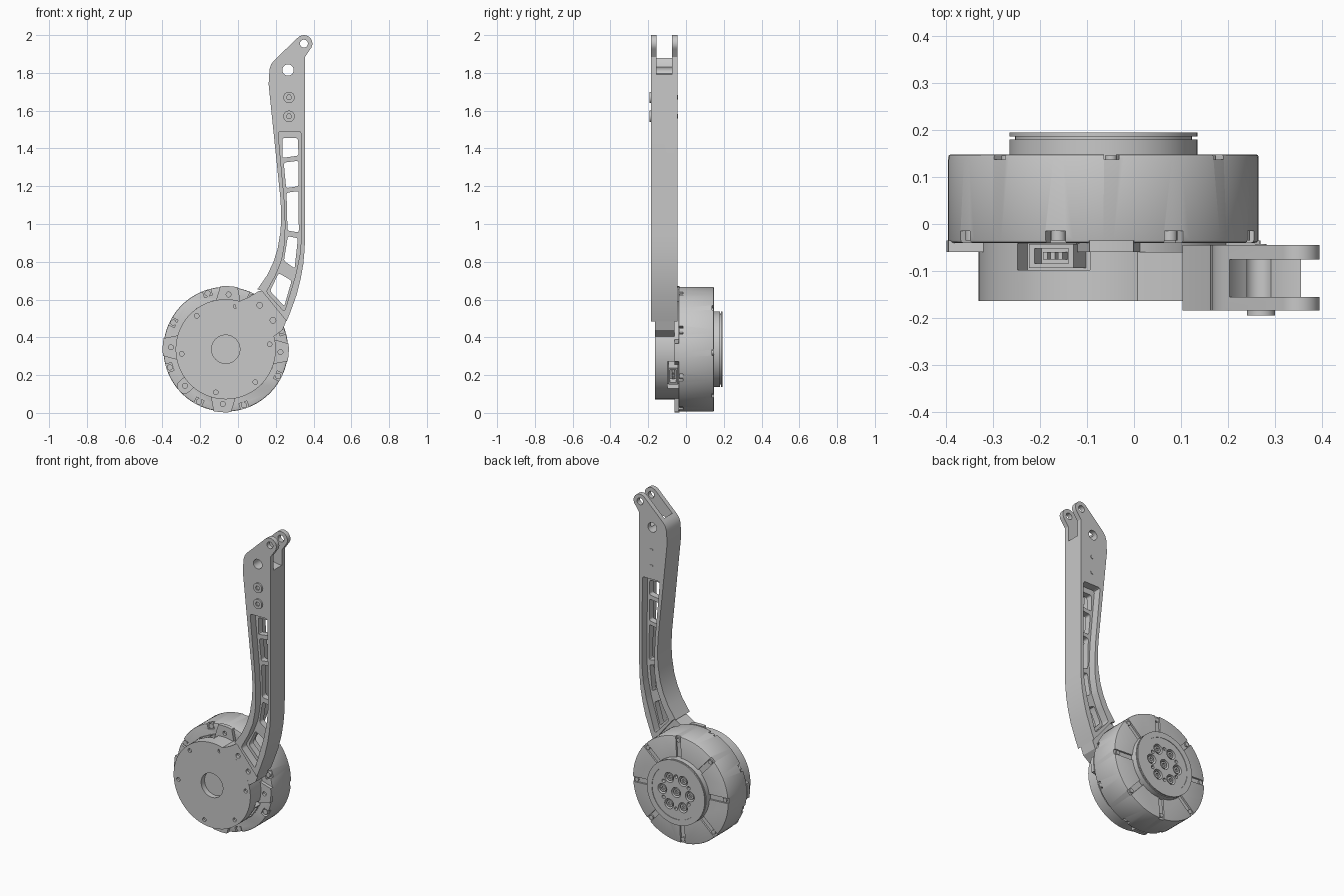
import bpy, bmesh, math
from math import sin, cos, radians, tau
from mathutils import Vector

cube = bpy.data.objects.get("Cube")
if cube:
    bpy.data.objects.remove(cube, do_unlink=True)

grey = bpy.data.materials.new("machined grey")
grey.use_nodes = True
colour = (0.58, 0.58, 0.58, 1)
grey.diffuse_color = colour
grey.node_tree.nodes["Principled BSDF"].inputs["Base Color"].default_value = colour

CX, CZ = -0.065, 0.337         # motor axis
ARM_FRONT, ARM_BACK = -0.184, -0.045


def polar(r, deg, x=CX, z=CZ):
    return x + r * cos(radians(deg)), z + r * sin(radians(deg))


def circle(r, x=CX, z=CZ, n=32):
    return [(x + r * cos(tau * i / n), z + r * sin(tau * i / n)) for i in range(n)]


def radial_box(r0, r1, half, deg):
    """Rectangle lying along a radius of the motor."""
    c, s = cos(radians(deg)), sin(radians(deg))
    return [(CX + r * c - w * s, CZ + r * s + w * c)
            for r, w in ((r0, -half), (r1, -half), (r1, half), (r0, half))]


def rounded(pts, radius, steps=4):
    """Outline with each corner replaced by a short curve."""
    pts, result = [Vector(p) for p in pts], []
    for i, b in enumerate(pts):
        to_a, to_c = pts[i - 1] - b, pts[(i + 1) % len(pts)] - b
        a = b + to_a.normalized() * min(radius, to_a.length * 0.45)
        c = b + to_c.normalized() * min(radius, to_c.length * 0.45)
        for k in range(steps + 1):
            t = k / steps
            result.append(tuple(a * (1 - t) ** 2 + b * 2 * t * (1 - t) + c * t * t))
    return result


def make(name, *prisms):
    """Object made of (outline in x-z, front y, back y) prisms."""
    bm = bmesh.new()
    for pts, y0, y1 in prisms:
        area = sum(pts[i - 1][0] * p[1] - p[0] * pts[i - 1][1] for i, p in enumerate(pts))
        if area < 0:
            pts = pts[::-1]
        front = [bm.verts.new((x, y0, z)) for x, z in pts]
        back = [bm.verts.new((x, y1, z)) for x, z in pts]
        bm.faces.new(front)
        bm.faces.new(back[::-1])
        for i in range(len(pts)):
            bm.faces.new((front[i], front[i - 1], back[i - 1], back[i]))
    mesh = bpy.data.meshes.new(name)
    bm.to_mesh(mesh)
    bm.free()
    mesh.materials.append(grey)
    obj = bpy.data.objects.new(name, mesh)
    bpy.context.collection.objects.link(obj)
    return obj


def apply_modifier(obj, mod):
    bpy.ops.object.select_all(action='DESELECT')
    obj.select_set(True)
    bpy.context.view_layer.objects.active = obj
    bpy.ops.object.modifier_apply(modifier=mod.name)


def cut(obj, *prisms):
    cutter = make("cutter", *prisms)
    cutter.hide_render = True
    mod = obj.modifiers.new("cut", 'BOOLEAN')
    mod.operation, mod.solver, mod.object = 'DIFFERENCE', 'EXACT', cutter
    apply_modifier(obj, mod)
    bpy.data.objects.remove(cutter, do_unlink=True)


# Motor housing with rim bolt pockets and grooved rear cover
housing = make("motor_housing", (circle(0.33, n=96), -0.04, 0.148))
edge = housing.modifiers.new("edge", 'BEVEL')
edge.width, edge.segments, edge.limit_method = 0.006, 2, 'ANGLE'
edge.angle_limit = radians(50)
apply_modifier(housing, edge)
front_bolts = [18 + 45 * i for i in range(8)]
rear_bolts = [42 + 45 * i for i in range(8)]
cut(housing, *[(radial_box(0.295, 0.36, 0.022, a), -0.06, -0.015) for a in front_bolts])
cut(housing, *[(radial_box(0.19, 0.36, 0.016, a), 0.137, 0.17) for a in rear_bolts])
make("rim_bolts", *[(circle(0.016, *polar(0.311, a), 16), -0.035, 0) for a in front_bolts])
make("rear_cover_bolts",
     *[(circle(0.013, *polar(0.305, a), 16), 0.13, 0.146) for a in rear_bolts])

# Front flange ears with screw holes
ear_angles = (87, 178, 267, 357)
ears = make("flange_ears", *[
    ([polar(0.24, a - 17), polar(0.285, a - 12)]
     + [polar(0.334, a + d) for d in range(-8, 9, 2)]
     + [polar(0.285, a + 12), polar(0.24, a + 17)], -0.06, -0.035) for a in ear_angles])
cut(ears, *[(circle(0.013, *polar(0.29, a), 16), -0.07, -0.045) for a in ear_angles])
lug = make("round_flange_ear",
           (rounded(radial_box(0.23, 0.33, 0.038, 222), 0.034), -0.06, -0.035))
cut(lug, (circle(0.013, *polar(0.29, 222), 16), -0.07, -0.045))

# Front cap with centre recess, screw holes and connector openings
cap = make("front_cap", (circle(0.265, n=96), -0.164, -0.035))
cut(cap, (circle(0.075, n=48), -0.2, -0.13),
    *[(circle(0.012, *polar(0.234, a), 16), -0.2, -0.15)
      for a in (6.5, 77, 131, 186, 257, 312)])
for i, deg in enumerate((115, -33)):
    cut(cap, (radial_box(0.2, 0.3, 0.085, deg), -0.098, -0.041))
    shell = make(f"connector_shell_{i}", (radial_box(0.18, 0.262, 0.052, deg), -0.093, -0.042))
    cut(shell, (radial_box(0.225, 0.3, 0.04, deg), -0.084, -0.052))
    make(f"connector_pins_{i}",
         *[(radial_box(0.2, 0.255, 0.005, deg + d), -0.075, -0.06) for d in (-4, 0, 4)])

# Tab that carries the arm
tab = make("arm_mount_tab", ([(-0.02, 0.58), (0.055, 0.612), (0.11, 0.645), (0.13, 0.645),
                              (0.257, 0.492), (0.237, 0.44), (0.19, 0.405), (0.05, 0.4)],
                             -0.1638, -0.06))
cut(tab, (circle(0.015, 0.115, 0.57, 16), -0.2, -0.145),
    (circle(0.015, 0.185, 0.49, 16), -0.2, -0.145))

# Rear output hub: drum, neck and rimmed plate, all pierced by the bolt circle
drum = make("output_drum", (circle(0.2, n=64), 0.13, 0.18))
neck = make("output_neck", (circle(0.188, n=64), 0.17, 0.188))
plate = make("output_plate", (circle(0.2, n=64), 0.186, 0.194))
cut(plate, (circle(0.165, n=64), 0.191, 0.21))
hub_spots = [(CX, CZ)] + [polar(0.095, 60 * i) for i in range(6)]
for part in (drum, neck, plate):
    cut(part, *[(circle(0.031, *p, 24), 0.16, 0.25) for p in hub_spots],
        *[(circle(0.011, *polar(0.1, 60 * i + 30), 12), 0.16, 0.25) for i in range(6)])
hub_bolts = make("hub_bolts", *[(circle(0.021, *p, 20), 0.15, 0.186) for p in hub_spots])
cut(hub_bolts, *[(circle(0.011, *p, 6), 0.175, 0.2) for p in hub_spots])

# Swing arm body with rounded clevis nose
PX, PZ = 0.349, 1.955
outline = ([polar(0.045, d, PX, PZ) for d in range(-45, 136, 15)]
           + [(0.19, 1.865), (0.175, 1.845), (0.167, 1.82), (0.162, 1.74),
              (0.195, 1.42), (0.225, 1.13), (0.229, 1.04), (0.225, 0.96),
              (0.21, 0.87), (0.188, 0.8), (0.155, 0.73), (0.103, 0.655),
              (0.124, 0.648), (0.257, 0.485), (0.274, 0.525),
              (0.288, 0.563), (0.312, 0.63), (0.332, 0.71), (0.346, 0.79),
              (0.353, 0.87), (0.355, 0.95), (0.355, 1.885)])
arm = make("swing_arm", (outline, ARM_FRONT, ARM_BACK))
# Fork slot, then pivot and cross holes
cut(arm, (circle(0.165, PX, PZ, 64), -0.155, -0.075))
cut(arm, (circle(0.021, PX, PZ, 24), -0.3, 0.1),
    (circle(0.03, 0.265, 1.815, 24), -0.3, 0.1))
# Pockets either side of a thin web
pocket = rounded([(0.212, 1.49), (0.333, 1.49), (0.336, 0.94), (0.328, 0.84), (0.305, 0.73),
                  (0.246, 0.535), (0.15, 0.64), (0.2, 0.73), (0.232, 0.81), (0.248, 0.9),
                  (0.251, 1.0), (0.245, 1.13)], 0.015)
cut(arm, (pocket, ARM_FRONT - 0.1, -0.135))
cut(arm, (pocket, -0.095, ARM_BACK + 0.1))
# Windows through the web
windows = [
    [(0.235, 1.455), (0.317, 1.455), (0.32, 1.362), (0.235, 1.35)],
    [(0.242, 1.325), (0.32, 1.335), (0.32, 1.2), (0.255, 1.19)],
    [(0.257, 1.165), (0.32, 1.175), (0.322, 0.955), (0.262, 0.965)],
    [(0.264, 0.935), (0.317, 0.925), (0.3, 0.765), (0.243, 0.805)],
    [(0.215, 0.74), (0.284, 0.7), (0.245, 0.565), (0.17, 0.645)],
]
cut(arm, *[(rounded(w, 0.012), -0.2, 0.0) for w in windows])

# Arm bolts with hex sockets in front and stub ends behind
bolt_spots = [(0.27, z) for z in (1.67, 1.57)]
arm_bolts = make("arm_bolts", *[(circle(0.03, *p), -0.194, -0.17) for p in bolt_spots])
cut(arm_bolts, *[(circle(0.014, *p, 6), -0.2, -0.184) for p in bolt_spots])
make("arm_bolt_ends", *[(circle(0.012, *p, 16), -0.06, -0.042) for p in bolt_spots])

# Smooth round walls, crisp edges
bpy.ops.object.select_all(action='DESELECT')
for obj in bpy.context.scene.objects:
    if obj.type == 'MESH' and grey.name in obj.data.materials:
        obj.select_set(True)
        bpy.context.view_layer.objects.active = obj
bpy.ops.object.shade_smooth_by_angle(angle=radians(30))
